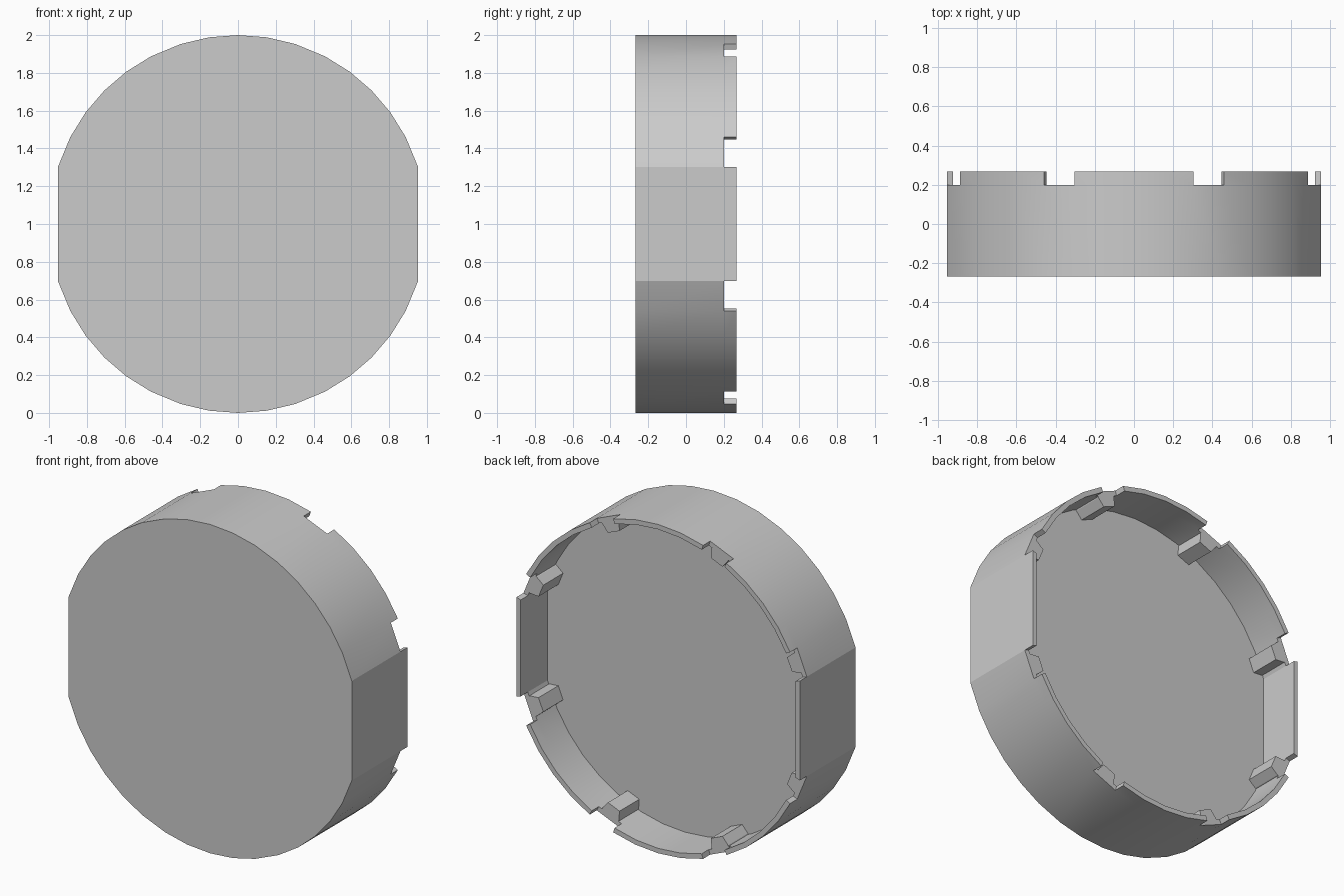
import bpy, bmesh, math
from mathutils import Matrix, Vector

cube = bpy.data.objects.get("Cube")
if cube:
    bpy.data.objects.remove(cube, do_unlink=True)

FRONT, FLOOR, NOTCH, RIM = -0.268, 0.01, 0.20, 0.268
INNER = 0.97           # inner wall radius, outer wall is 1
HALF_NOTCH = 4.9       # half notch width in degrees

grey = bpy.data.materials.new("plain grey")
grey.use_nodes = True
colour = (0.6, 0.6, 0.6, 1)
grey.diffuse_color = colour
grey.node_tree.nodes["Principled BSDF"].inputs["Base Color"].default_value = colour


def finish(bm, name):
    bmesh.ops.recalc_face_normals(bm, faces=bm.faces)
    mesh = bpy.data.meshes.new(name)
    bm.to_mesh(mesh)
    bm.free()
    obj = bpy.data.objects.new(name, mesh)
    bpy.context.collection.objects.link(obj)
    mesh.materials.append(grey)
    bpy.ops.object.select_all(action='DESELECT')
    obj.select_set(True)
    bpy.context.view_layer.objects.active = obj
    bpy.ops.object.shade_smooth_by_angle(angle=math.radians(15))
    return obj


# Outline: eight tabs with a notch after each; the two side tabs are flat
angles, raised = [], []
for k in range(8):
    start = 45 * k - 22.5 + HALF_NOTCH
    span = 45 - 2 * HALF_NOTCH
    steps = 1 if k in (0, 4) else 4
    angles += [math.radians(start + span * i / steps) for i in range(steps + 1)]
    raised += [True] * steps + [False]
count = len(angles)

# Cup: round wall with a closed front, a recessed floor and a notched rim
bm = bmesh.new()


def ring(radius, y):
    return [bm.verts.new((radius * math.cos(a), y, 1 + radius * math.sin(a))) for a in angles]


out_front, out_low, out_top = (ring(1, y) for y in (FRONT, NOTCH, RIM))
in_floor, in_low, in_top = (ring(INNER, y) for y in (FLOOR, NOTCH, RIM))
bm.faces.new(out_front)
bm.faces.new(in_floor)
for i in range(count):
    j = (i + 1) % count

    def band(a, b):
        bm.faces.new((a[i], a[j], b[j], b[i]))

    band(out_front, out_low)
    band(in_floor, in_low)
    if raised[i]:
        band(out_low, out_top)
        band(in_low, in_top)
        band(out_top, in_top)
    else:
        band(out_low, in_low)
    # End wall wherever a tab meets a notch
    if raised[i] != raised[i - 1]:
        bm.faces.new((out_low[i], out_top[i], in_top[i], in_low[i]))
finish(bm, "cup")

# Ribs: tapered blocks on the inner wall behind every notch
bm = bmesh.new()
profile = [(0.98, -0.06), (0.96, -0.06), (0.905, -0.042),
           (0.905, 0.042), (0.96, 0.06), (0.98, 0.06)]
for k in range(8):
    turn = Matrix.Rotation(-math.radians(45 * k + 22.5), 3, 'Y')
    ends = []
    for y in (FLOOR - 0.005, NOTCH):
        ends.append([bm.verts.new(turn @ Vector((r, y, t)) + Vector((0, 0, 1)))
                     for r, t in profile])
        bm.faces.new(ends[-1])
    for i in range(len(profile)):
        bm.faces.new((ends[0][i - 1], ends[0][i], ends[1][i], ends[1][i - 1]))
finish(bm, "inner_ribs")
